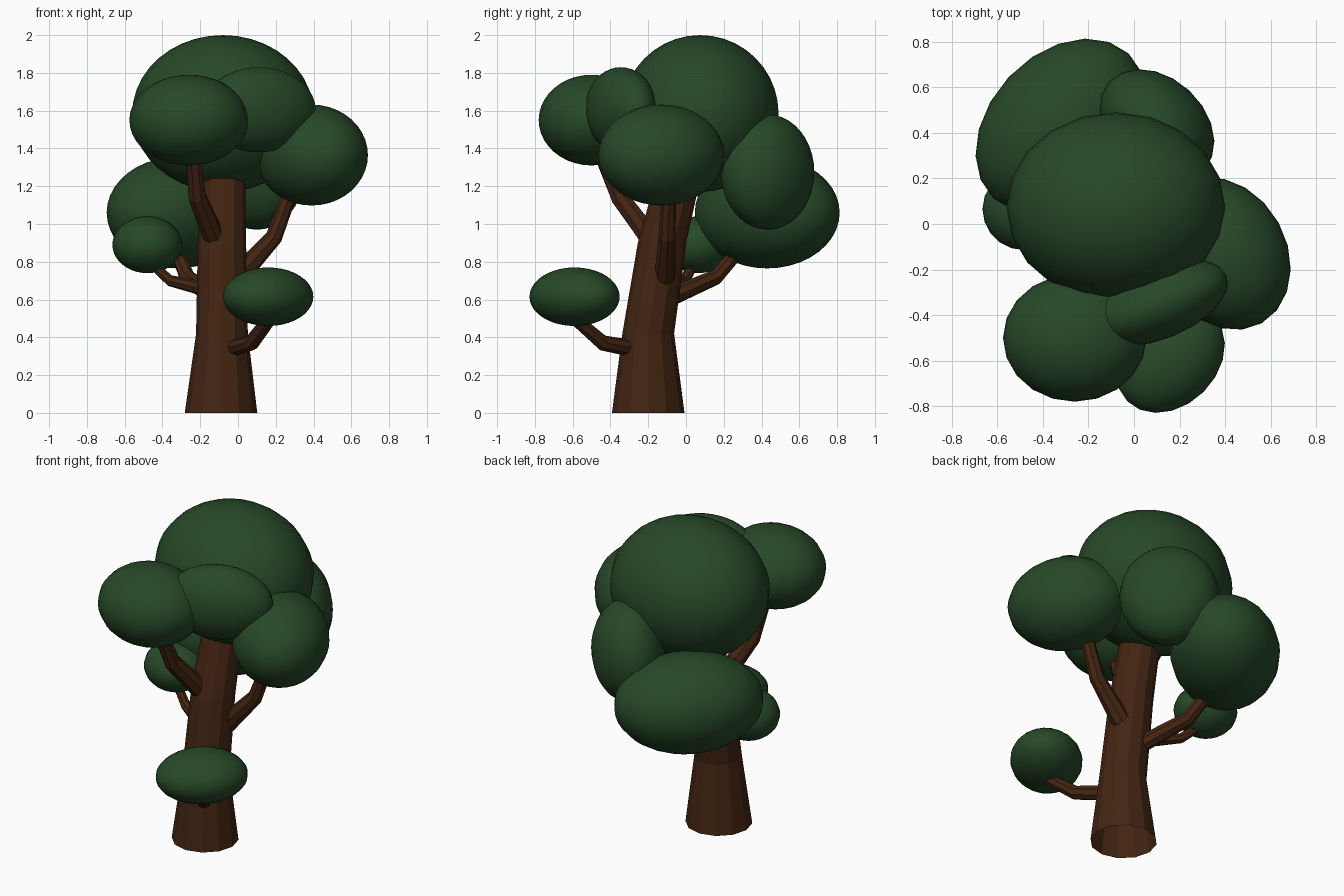
import bpy, bmesh, math
from mathutils import Vector

if "Cube" in bpy.data.objects:
    bpy.data.objects.remove(bpy.data.objects["Cube"])


def material(name, rgb):
    m = bpy.data.materials.new(name)
    m.diffuse_color = (*rgb, 1)
    m.use_nodes = True
    m.node_tree.nodes["Principled BSDF"].inputs["Base Color"].default_value = m.diffuse_color
    return m


LEAF = material("leaf_green", (0.020, 0.066, 0.021))
BARK = material("bark_brown", (0.056, 0.018, 0.006))


def tube(name, path, sides, level=False):
    """Flat-sided tube through (x, y, z, radius) points; level keeps rings horizontal."""
    bm = bmesh.new()
    pts = [Vector(p[:3]) for p in path]
    rings = []
    for i, p in enumerate(path):
        t = pts[min(i + 1, len(pts) - 1)] - pts[max(i - 1, 0)]
        t = Vector((0, 0, 1)) if level else t.normalized()
        u = Vector((0, 1, 0)).cross(t) if level else Vector((0, 0, 1)).cross(t)
        u.normalize()
        v = t.cross(u)
        ring = []
        for k in range(sides):
            a = 2 * math.pi * k / sides
            ring.append(bm.verts.new(pts[i] + p[3] * (math.cos(a) * u + math.sin(a) * v)))
        rings.append(ring)
    for lo, hi in zip(rings, rings[1:]):
        for k in range(sides):
            j = (k + 1) % sides
            bm.faces.new((lo[k], lo[j], hi[j], hi[k]))
    if not level:
        bm.faces.new(rings[0][::-1])
    bm.faces.new(rings[-1])
    mesh = bpy.data.meshes.new(name)
    bm.to_mesh(mesh)
    bm.free()
    mesh.materials.append(BARK)
    bpy.context.collection.objects.link(bpy.data.objects.new(name, mesh))


def foliage(name, centre, radii, turn=0):
    """Smooth ellipsoid leaf clump turned about z."""
    bpy.ops.mesh.primitive_uv_sphere_add(segments=20, ring_count=20, radius=1, location=centre,
                                         rotation=(0, 0, math.radians(turn)))
    ob = bpy.context.object
    ob.name = name
    ob.scale = radii
    ob.data.materials.append(LEAF)
    bpy.ops.object.shade_smooth()


# Trunk: flared base, leaning towards the back
tube("trunk", [(-0.09, -0.20, 0, 0.192), (-0.085, -0.20, 0.42, 0.137),
               (-0.085, -0.127, 0.90, 0.128), (-0.08, -0.04, 1.25, 0.118)], 12, level=True)

# Branches, each ending inside a leaf clump
branches = {
    "low_front": [(-0.04, -0.28, 0.34, 0.045), (0.07, -0.44, 0.37, 0.042), (0.17, -0.59, 0.50, 0.035)],
    "upper_front": [(-0.13, -0.20, 0.94, 0.058), (-0.215, -0.35, 1.14, 0.05), (-0.24, -0.45, 1.38, 0.042)],
    "right": [(0.0, -0.11, 0.72, 0.058), (0.19, -0.10, 0.93, 0.045), (0.29, -0.09, 1.20, 0.038)],
    "back": [(-0.13, -0.09, 0.61, 0.05), (-0.27, 0.16, 0.72, 0.042), (-0.33, 0.29, 0.87, 0.036)],
    "left": [(-0.15, -0.12, 0.65, 0.04), (-0.36, -0.01, 0.70, 0.03), (-0.47, 0.05, 0.80, 0.025)],
}
for key, path in branches.items():
    tube(key + "_branch", path, 8)

# Leaf clumps
foliage("crown_foliage", (-0.08, 0.075, 1.585), (0.48, 0.415, 0.415))
foliage("front_left_foliage", (-0.26, -0.50, 1.55), (0.315, 0.28, 0.24))
foliage("front_foliage", (0.11, -0.345, 1.605), (0.32, 0.16, 0.225), 22)
foliage("right_foliage", (0.39, -0.13, 1.365), (0.35, 0.28, 0.267), -61)
foliage("back_right_foliage", (0.10, 0.432, 1.275), (0.285, 0.21, 0.305), -43)
foliage("back_left_foliage", (-0.32, 0.43, 1.06), (0.435, 0.315, 0.295), 47)
foliage("left_foliage", (-0.48, 0.065, 0.89), (0.185, 0.18, 0.15))
foliage("low_front_foliage", (0.16, -0.59, 0.615), (0.267, 0.207, 0.155), 45)
